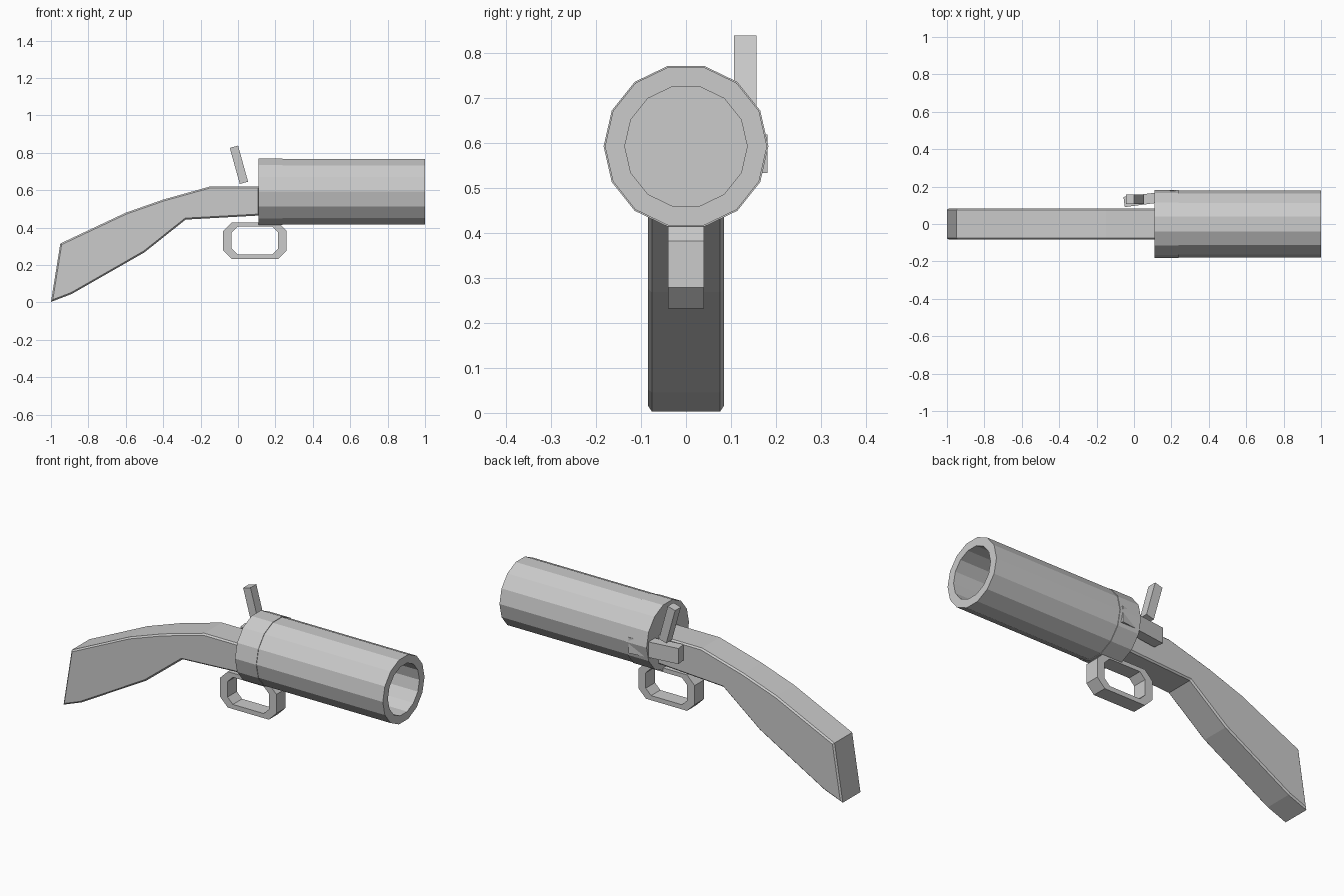
import bpy, bmesh, math
from mathutils import Matrix, Vector

if "Cube" in bpy.data.objects:
    bpy.data.objects.remove(bpy.data.objects["Cube"])

grey = bpy.data.materials.new("plain grey")
grey.diffuse_color = (0.6, 0.6, 0.6, 1)
grey.use_nodes = True
grey.node_tree.nodes["Principled BSDF"].inputs["Base Color"].default_value = grey.diffuse_color


def finish(name, bm):
    bmesh.ops.recalc_face_normals(bm, faces=bm.faces)
    me = bpy.data.meshes.new(name)
    bm.to_mesh(me)
    bm.free()
    me.materials.append(grey)
    ob = bpy.data.objects.new(name, me)
    bpy.context.collection.objects.link(ob)
    return ob


def lathe(name, profile, z, sides=14):
    """Revolve (x, radius) points about the barrel axis; cap both ends."""
    bm = bmesh.new()
    rings = []
    for x, r in profile:
        angs = [2 * math.pi * i / sides for i in range(sides)]
        rings.append([bm.verts.new((x, r * math.cos(a), z + r * math.sin(a))) for a in angs])
    for a, b in zip(rings, rings[1:]):
        for i in range(sides):
            j = (i + 1) % sides
            bm.faces.new((a[i], a[j], b[j], b[i]))
    bm.faces.new(rings[0])
    bm.faces.new(rings[-1])
    return finish(name, bm)


def box(name, size, centre, axis, angle):
    bm = bmesh.new()
    bmesh.ops.create_cube(bm, size=1)
    bm.transform(Matrix.Translation(centre) @ Matrix.Rotation(angle, 4, axis)
                 @ Matrix.Diagonal((*size, 1)))
    return finish(name, bm)


def octagon(x0, x1, z0, z1, c):
    return [(x0 + c, z0), (x1 - c, z0), (x1, z0 + c), (x1, z1 - c),
            (x1 - c, z1), (x0 + c, z1), (x0, z1 - c), (x0, z0 + c)]


# barrel with open bore, and the slightly wider collar behind it
AXIS_Z = 0.592
lathe("barrel", [(0.235, 0.18), (1.0, 0.18), (1.0, 0.136), (0.24, 0.136)], AXIS_Z)
lathe("collar", [(0.11, 0.183), (0.238, 0.183)], AXIS_Z)

# stock: side profile extruded across y, with bevelled rims
profile = [(-1, 0.003), (-0.95, 0.315), (-0.6, 0.48), (-0.4, 0.55), (-0.15, 0.62),
           (0.115, 0.62), (0.115, 0.465), (-0.28, 0.443), (-0.5, 0.268), (-0.89, 0.045)]
bm = bmesh.new()
W = 0.084
face = bm.faces.new([bm.verts.new((x, -W, z)) for x, z in profile])
ext = bmesh.ops.extrude_face_region(bm, geom=[face])
bmesh.ops.translate(bm, vec=(0, 2 * W, 0),
                    verts=[v for v in ext["geom"] if isinstance(v, bmesh.types.BMVert)])
if face.is_valid is False or len([f for f in bm.faces if len(f.verts) > 4]) < 2:
    bmesh.ops.holes_fill(bm, edges=bm.edges, sides=0)
bmesh.ops.recalc_face_normals(bm, faces=bm.faces)
rim = [e for e in bm.edges if abs(e.verts[0].co.y - e.verts[1].co.y) < 1e-5]
bmesh.ops.bevel(bm, geom=rim, offset=0.008, segments=1, affect='EDGES')
stock = finish("stock", bm)

# trigger guard: octagonal ring
bm = bmesh.new()
loops = []
for pts in (octagon(-0.08, 0.26, 0.232, 0.428, 0.046), octagon(-0.035, 0.215, 0.257, 0.405, 0.032)):
    for y in (-0.04, 0.04):
        loops.append([bm.verts.new((x, y, z)) for x, z in pts])
for a, b in ((0, 1), (1, 3), (3, 2), (2, 0)):
    for i in range(8):
        j = (i + 1) % 8
        bm.faces.new((loops[a][i], loops[a][j], loops[b][j], loops[b][i]))
finish("trigger_guard", bm)

# lock bar on the back side, angled so its far end just breaks through the collar
box("lock_bar", (0.28, 0.055, 0.085), Vector((0.086, 0.136, 0.5755)), 'Z', math.radians(7.5))

# hammer leaning back above the lock bar
box("hammer", (0.046, 0.05, 0.2), Vector((0.005, 0.132, 0.736)), 'Y', math.radians(-15.5))
